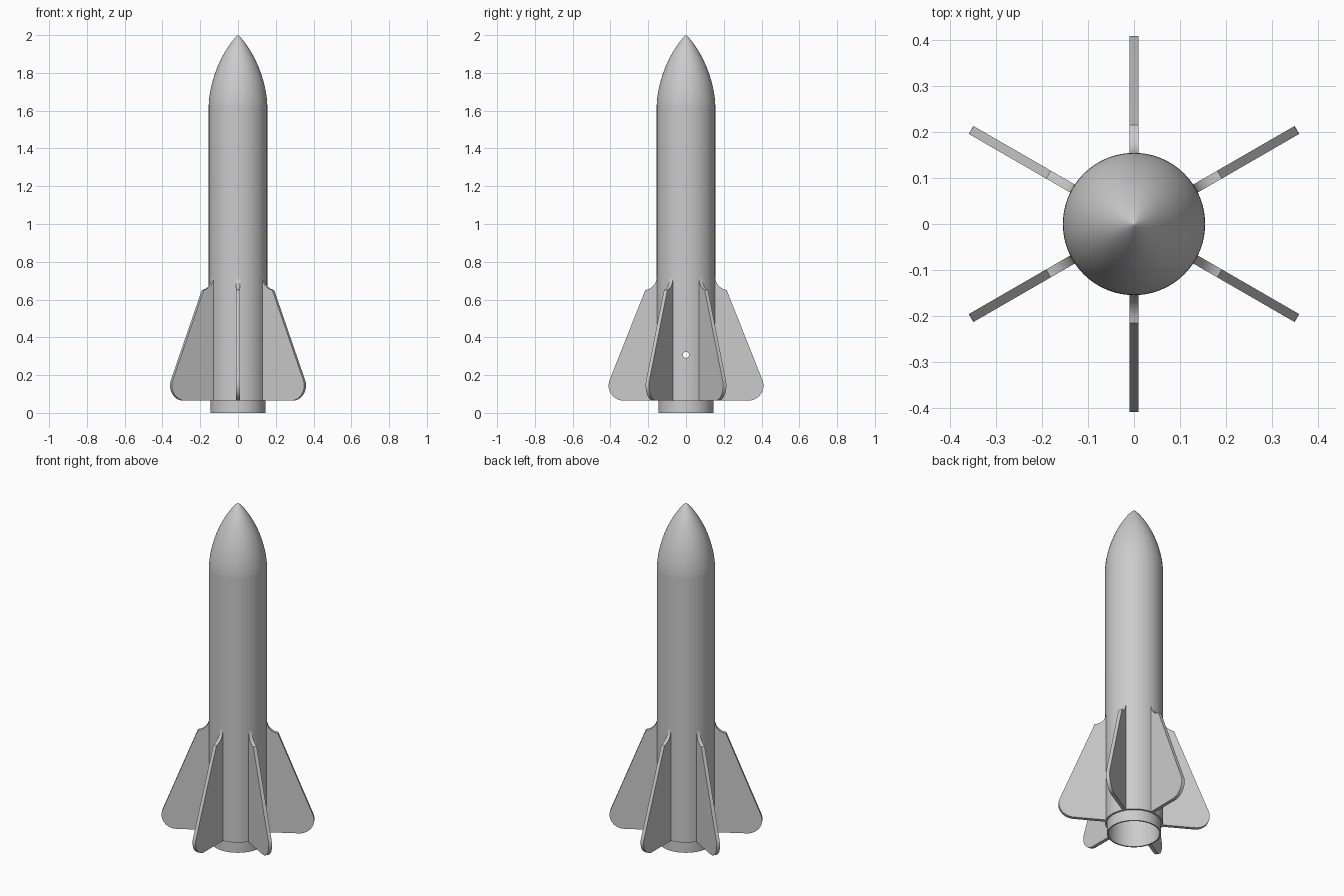
import bpy, bmesh
from math import sin, cos, pi, sqrt, acos, radians
from mathutils import Matrix

if "Cube" in bpy.data.objects:
    bpy.data.objects.remove(bpy.data.objects["Cube"])

R = 0.155          # body radius
BASE, SHOULDER, TIP = 0.065, 1.63, 2.0


def finish(name, bm, angle=30):
    bmesh.ops.recalc_face_normals(bm, faces=bm.faces)
    mesh = bpy.data.meshes.new(name)
    bm.to_mesh(mesh)
    bm.free()
    obj = bpy.data.objects.new(name, mesh)
    bpy.context.collection.objects.link(obj)
    smooth(obj, angle)
    return obj


def smooth(obj, angle=30):
    bpy.ops.object.select_all(action='DESELECT')
    obj.select_set(True)
    bpy.context.view_layer.objects.active = obj
    bpy.ops.object.shade_smooth_by_angle(angle=radians(angle))


def lathe(name, profile, closed=False, steps=72):
    """Revolve an (r, z) profile about the z axis."""
    bm = bmesh.new()
    vs = [bm.verts.new((r, 0, z)) for r, z in profile]
    es = [bm.edges.new(p) for p in zip(vs, vs[1:])]
    if closed:
        es.append(bm.edges.new((vs[-1], vs[0])))
    bmesh.ops.spin(bm, geom=vs + es, cent=(0, 0, 0), axis=(0, 0, 1),
                   angle=2 * pi, steps=steps)
    bmesh.ops.remove_doubles(bm, verts=bm.verts, dist=1e-5)
    return finish(name, bm)


# Hollow body tube with the narrower tail ring
body = lathe("body_tube", [(0.137, 0), (0.145, 0), (0.145, BASE), (R, BASE),
                           (R, SHOULDER), (0.137, SHOULDER)], closed=True)

# Small hole drilled sideways through both walls
bm = bmesh.new()
bmesh.ops.create_cone(bm, cap_ends=True, segments=24, radius1=0.016,
                      radius2=0.016, depth=0.5,
                      matrix=Matrix.Translation((0, 0, 0.307))
                      @ Matrix.Rotation(pi / 2, 4, 'Y'))
cutter = finish("hole_cutter", bm)
cutter.hide_render = True
mod = body.modifiers.new("hole", 'BOOLEAN')
mod.operation, mod.solver, mod.object = 'DIFFERENCE', 'EXACT', cutter
bpy.context.view_layer.objects.active = body
bpy.ops.object.modifier_apply(modifier=mod.name)
bpy.data.objects.remove(cutter, do_unlink=True)
smooth(body)

# Nose cone: ogive with a slightly blunted tip
L = TIP - SHOULDER
rho = (R * R + L * L) / (2 * R)


def nose_radius(t):        # t = 0 at the tip, 1 at the shoulder
    ogive = sqrt(rho * rho - (L * (1 - t)) ** 2) - (rho - R)
    th = acos(1 - 2 * t)
    blunt = R * sqrt(max(0, th - sin(2 * th) / 2) / pi)
    return (ogive + blunt) / 2


N = 28
nose = [(0, SHOULDER)]
for i in range(N + 1):
    t = (1 - i / N) ** 1.6
    nose.append((nose_radius(t) if i < N else 0, SHOULDER + L * (1 - t)))
lathe("nose_cone", nose)

# Fin outline: concave root fillet at the top, rounded outer bottom corner
F = 0.07
outline = [(0.147, BASE), (0.147, 0.72)]
outline += [(0.225 - F * cos(a), 0.72 - F * sin(a))
            for a in (i * radians(82) / 10 for i in range(11))]
C = 0.08
outline += [(0.33 + C * cos(a), BASE + C + C * sin(a))
            for a in (radians(21.5 - i * 111.5 / 14) for i in range(15))]

# Six fins around the tail
for k in range(6):
    bm = bmesh.new()
    face = bm.faces.new([bm.verts.new((r, -0.01, z)) for r, z in outline])
    ext = bmesh.ops.extrude_face_region(bm, geom=[face], use_keep_orig=True)
    moved = [v for v in ext["geom"] if isinstance(v, bmesh.types.BMVert)]
    bmesh.ops.translate(bm, verts=moved, vec=(0, 0.02, 0))
    bmesh.ops.rotate(bm, verts=bm.verts, cent=(0, 0, 0),
                     matrix=Matrix.Rotation(radians(30 + 60 * k), 3, 'Z'))
    finish(f"fin_{k + 1}", bm, 20)
